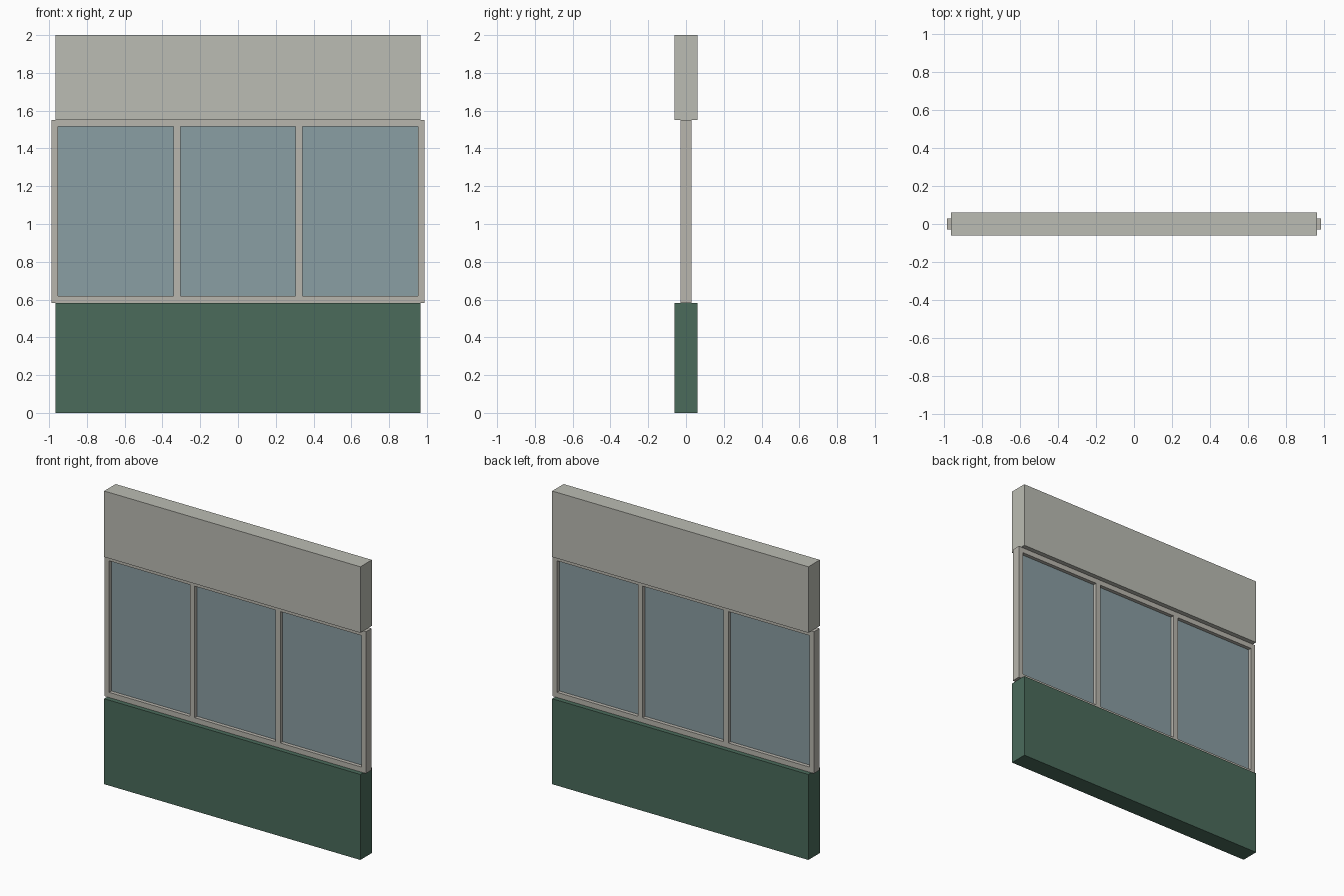
import bpy

if "Cube" in bpy.data.objects:
    bpy.data.objects.remove(bpy.data.objects["Cube"])


def material(name, color):
    m = bpy.data.materials.new(name)
    m.diffuse_color = (*color, 1.0)
    m.use_nodes = True
    m.node_tree.nodes["Principled BSDF"].inputs["Base Color"].default_value = m.diffuse_color
    return m


STONE = material("warm_grey_panel", (0.497, 0.503, 0.451))
FRAME = material("frame_grey", (0.485, 0.468, 0.423))
GLASS = material("blue_grey_glass", (0.254, 0.342, 0.366))
GREEN = material("dark_green", (0.069, 0.147, 0.105))


def box(name, x, y, z, mat):
    """Box from (min, max) ranges on each axis."""
    bpy.ops.mesh.primitive_cube_add(
        size=1, location=[(a + b) / 2 for a, b in (x, y, z)])
    o = bpy.context.object
    o.name = name
    o.scale = [b - a for a, b in (x, y, z)]
    bpy.ops.object.transform_apply(location=False, rotation=False, scale=True)
    o.data.materials.append(mat)
    return o


WALL_X, WALL_Y = 0.967, 0.062       # half sizes of the solid panels
FR_X, FR_Y, BAR = 0.987, 0.03, 0.035  # half sizes of the frame, bar width
SILL, HEAD = 0.583, 1.55

# Solid panels below and above the window
box("lower_panel", (-WALL_X, WALL_X), (-WALL_Y, WALL_Y), (0, SILL), GREEN)
box("upper_panel", (-WALL_X, WALL_X), (-WALL_Y, WALL_Y), (HEAD, 2), STONE)

# Horizontal frame rails
for name, z in (("bottom_rail", SILL), ("top_rail", HEAD - BAR)):
    box(name, (-FR_X, FR_X), (-FR_Y, FR_Y), (z, z + BAR), FRAME)

# Four uprights with a pane between each pair
step = (2 * FR_X - BAR) / 3
z_open = (SILL + BAR, HEAD - BAR)
for i in range(4):
    x = -FR_X + i * step
    box(f"upright_{i + 1}", (x, x + BAR), (-FR_Y, FR_Y), z_open, FRAME)
    if i < 3:
        box(f"glass_pane_{i + 1}", (x + BAR, x + step), (-0.005, 0.005),
            z_open, GLASS)
